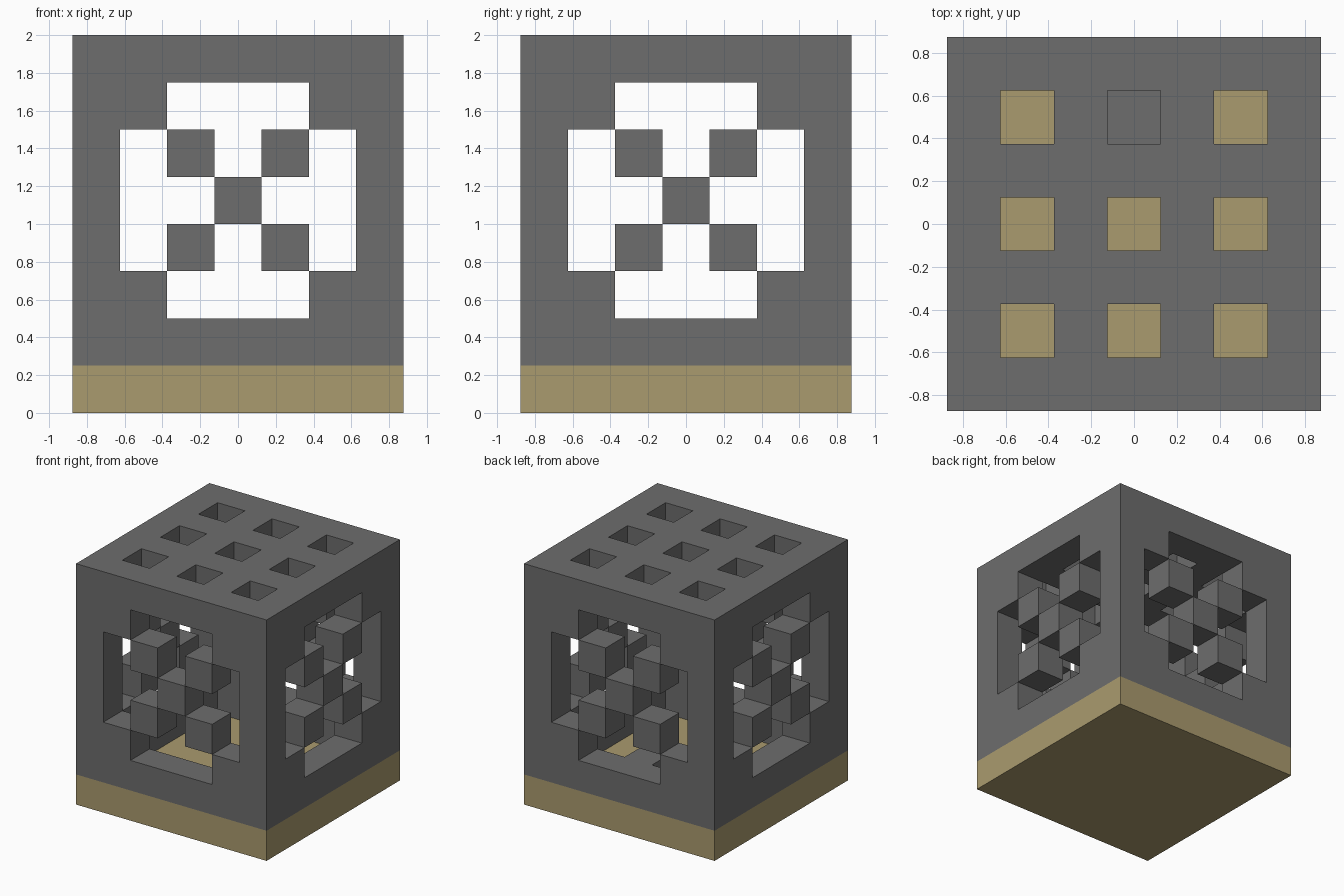
import bpy
import bmesh
from mathutils import Vector

CELL = 0.25
N, TOP = 7, 7  # cells per side, index of the roof layer

# Remove the default cube
cube = bpy.data.objects.get("Cube")
if cube:
    bpy.data.objects.remove(cube, do_unlink=True)


def make_material(name, color):
    mat = bpy.data.materials.new(name)
    mat.use_nodes = True
    mat.diffuse_color = color
    bsdf = mat.node_tree.nodes["Principled BSDF"]
    bsdf.inputs["Base Color"].default_value = color
    bsdf.inputs["Roughness"].default_value = 0.9
    return mat


stone = make_material("dark grey stone", (0.153, 0.153, 0.153, 1))
sand = make_material("sand tan", (0.402, 0.328, 0.157, 1))

# Wall lattice from the top row down: '#' solid, '.' open
LATTICE = [
    "##...##",
    "#.#.#.#",
    "#..#..#",
    "#.#.#.#",
    "##...##",
    "#######",
]
wall = [(a, TOP - 1 - row) for row, line in enumerate(LATTICE)
        for a, mark in enumerate(line) if mark == "#"]
inner = [(a, z) for a, z in wall if 0 < a < N - 1]
grid = [(x, y) for x in range(N) for y in range(N)]

# Cells that make up each part
parts = {
    "base": ({(x, y, 0) for x, y in grid}, sand),
    "front_wall": ({(a, 0, z) for a, z in wall}, stone),
    "back_wall": ({(a, N - 1, z) for a, z in wall}, stone),
    "right_wall": ({(N - 1, a, z) for a, z in inner}, stone),
    "left_wall": ({(0, a, z) for a, z in inner}, stone),
    "roof": ({(x, y, TOP) for x, y in grid
              if not (x % 2 and y % 2)}, stone),
    "inside_step": ({(3, 5, 1)}, stone),
}
occupied = set().union(*(cells for cells, _ in parts.values()))


def build_part(name, cells, mat):
    """Make a mesh of only the exposed sides of the cells."""
    bm = bmesh.new()
    for cell in sorted(cells):
        for axis in range(3):
            for sign in (-1, 1):
                normal = [0, 0, 0]
                normal[axis] = sign
                if tuple(c + d for c, d in zip(cell, normal)) in occupied:
                    continue
                center = Vector(cell) + Vector(normal) / 2
                u, v = Vector((0, 0, 0)), Vector((0, 0, 0))
                u[(axis + 1) % 3] = 0.5
                v[(axis + 2) % 3] = 0.5 * sign
                corners = (-u - v, u - v, u + v, -u + v)
                bm.faces.new([bm.verts.new(center + c) for c in corners])
    bmesh.ops.remove_doubles(bm, verts=bm.verts, dist=0.01)
    # Centre the grid on x and y and rest it on the ground
    offset = Vector((-(N - 1) / 2, -(N - 1) / 2, 0.5))
    for vert in bm.verts:
        vert.co = (vert.co + offset) * CELL
    mesh = bpy.data.meshes.new(name)
    bm.to_mesh(mesh)
    bm.free()
    mesh.materials.append(mat)
    bpy.context.collection.objects.link(bpy.data.objects.new(name, mesh))


for part_name, (part_cells, part_mat) in parts.items():
    build_part(part_name, part_cells, part_mat)
